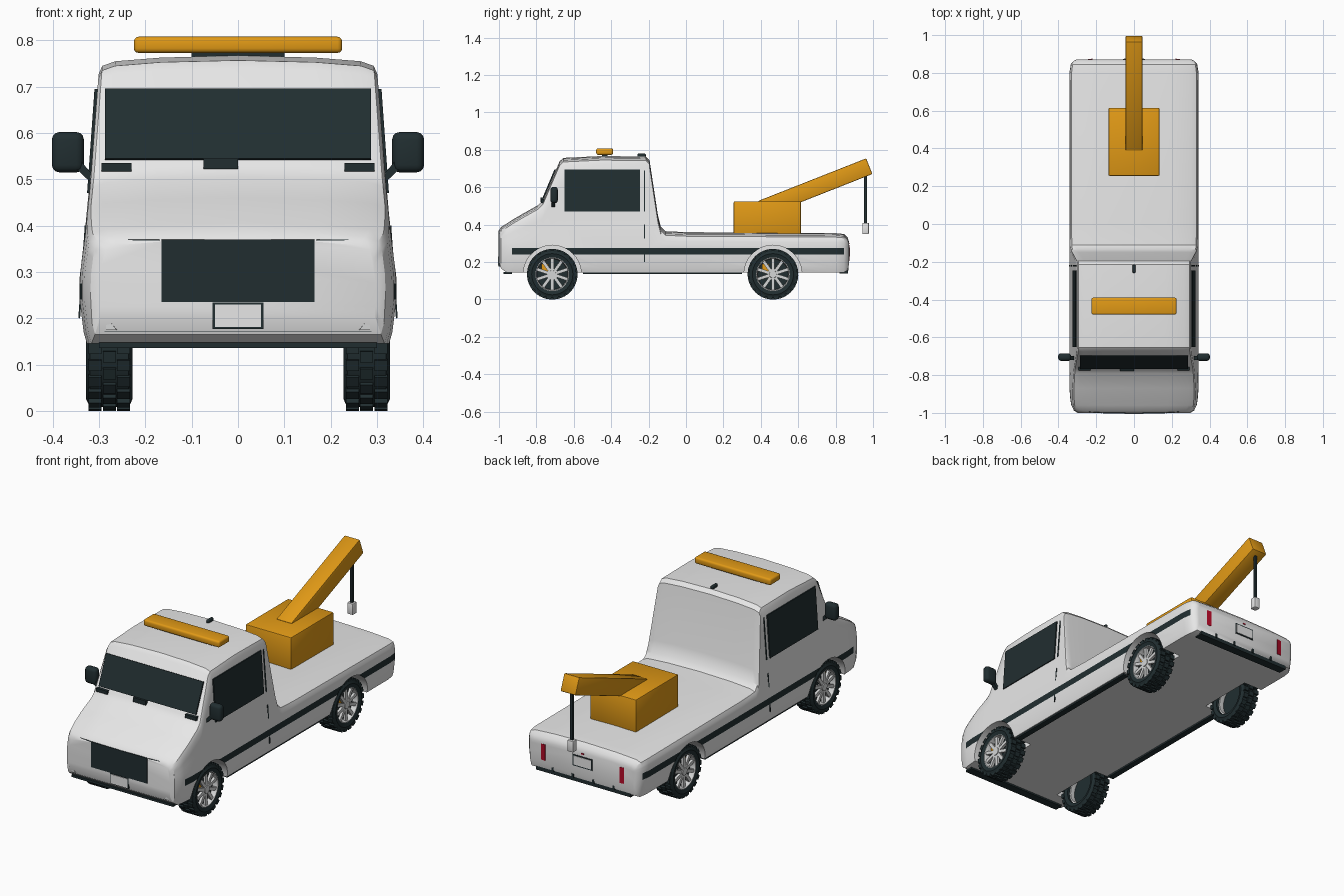
import bpy, bmesh, math
from mathutils import Vector, Matrix

if "Cube" in bpy.data.objects:
    bpy.data.objects.remove(bpy.data.objects["Cube"])


def material(name, r, g, b):
    m = bpy.data.materials.new(name)
    m.use_nodes = True
    m.diffuse_color = (r, g, b, 1)
    m.node_tree.nodes["Principled BSDF"].inputs["Base Color"].default_value = (r, g, b, 1)
    return m


WHITE = material("white paint", .8, .8, .8)
DARK = material("dark trim", .015, .027, .03)
ORANGE = material("orange paint", .75, .32, .008)
RED = material("red lamp", .45, .003, .02)
SILVER = material("silver rim", .66, .67, .67)


def finish(name, bm, *mats, smooth=None):
    bmesh.ops.recalc_face_normals(bm, faces=bm.faces)
    me = bpy.data.meshes.new(name)
    bm.to_mesh(me)
    bm.free()
    ob = bpy.data.objects.new(name, me)
    bpy.context.collection.objects.link(ob)
    for m in mats:
        me.materials.append(m)
    if smooth:
        shade(ob, smooth)
    return ob


def shade(ob, angle):
    bpy.ops.object.select_all(action='DESELECT')
    ob.select_set(True)
    bpy.context.view_layer.objects.active = ob
    bpy.ops.object.shade_smooth_by_angle(angle=math.radians(angle))


def add_box(bm, center, size, mat=Matrix()):
    m = Matrix.Translation(center) @ mat @ Matrix.Diagonal((*size, 1))
    return bmesh.ops.create_cube(bm, size=1, matrix=m)


def box(name, x, y, z, mat, bevel=0, segs=3):
    """Box from (low, high) pairs, optionally rounded."""
    bm = bmesh.new()
    add_box(bm, [(a + b) / 2 for a, b in (x, y, z)], [b - a for a, b in (x, y, z)])
    if bevel:
        bmesh.ops.bevel(bm, geom=bm.edges[:], offset=bevel, segments=segs, profile=.5, affect='EDGES')
    return finish(name, bm, mat, smooth=40 if bevel else None)


def plate(name, corners, mat, t=.008):
    """Thin slab around a four-cornered outline."""
    bm = bmesh.new()
    p = [Vector(c) for c in corners]
    n = (p[1] - p[0]).cross(p[3] - p[0]).normalized() * t / 2
    a, b = ([bm.verts.new(v + n * s) for v in p] for s in (1, -1))
    bm.faces.new(a)
    bm.faces.new(b)
    for i in range(4):
        bm.faces.new((a[i - 1], a[i], b[i], b[i - 1]))
    return finish(name, bm, mat)


# Body: cross-sections lofted from nose to tail
WIDTHS = [(.14, .325), (.2, .342), (.29, .342), (.38, .33), (.5, .318), (.77, .298)]


def half_width(z):
    for (z1, w1), (z2, w2) in zip(WIDTHS, WIDTHS[1:]):
        if z <= z2:
            return w1 + (w2 - w1) * (z - z1) / (z2 - z1)
    return WIDTHS[-1][1]


# y, top height, bottom height, width factor
stations = [(-1, .37, .2, .87), (-.988, .388, .165, .93), (-.96, .405, .145, .97),
            (-.93, .425, .145, .985), (-.87, .46, .145, 1), (-.79, .505, .145, 1),
            (-.765, .53, .145, 1), (-.675, .74, .145, 1), (-.655, .757, .145, 1),
            (-.45, .767, .145, 1), (-.215, .764, .145, 1), (-.195, .745, .145, 1),
            (-.15, .45, .145, 1), (-.135, .39, .145, 1), (-.11, .365, .145, 1),
            (0, .36, .145, 1), (.8, .355, .145, 1), (.845, .35, .145, .98),
            (.865, .33, .155, .93), (.872, .305, .19, .88)]


def section(y, top, low, k):
    r = min(.04, (top - .275) / 2)
    zs = [low, low + .025, .24, .275]
    zs += [.275 + (top - r - .275) * i / 4 for i in range(1, 5)]
    half = [(half_width(z) * k, z) for z in zs]
    w = half[-1][0]
    half += [(w - .2 * r, top - .55 * r), (w - .9 * r, top - .3 * r), (w * .55, top - .1 * r)]
    ring = half + [(0, top)] + [(-x, z) for x, z in reversed(half)]
    return [Vector((x, y, z)) for x, z in ring]


bm = bmesh.new()
rings = [[bm.verts.new(v) for v in section(*s)] for s in stations]
for a, b in zip(rings, rings[1:]):
    for i in range(len(a)):
        bm.faces.new((a[i - 1], a[i], b[i], b[i - 1]))
bm.faces.new(rings[0])
bm.faces.new(rings[-1])
# painted side stripe
for f in bm.faces:
    c = f.calc_center_median()
    if .24 < c.z < .275 and abs(c.x) > .3 and -.94 < c.y < .85:
        f.material_index = 1
body = finish("body", bm, WHITE, DARK)

# Wheel arches cut from both sides
AXLES = {"front": -.715, "rear": .465}
HUB_Z = .135
turn_x = Matrix.Rotation(math.pi / 2, 4, 'Y')
bm = bmesh.new()
for y in AXLES.values():
    for s in (1, -1):
        bmesh.ops.create_cone(bm, cap_ends=True, segments=40, radius1=.155, radius2=.155, depth=.2,
                              matrix=Matrix.Translation((s * .315, y, HUB_Z)) @ turn_x)
cutter = finish("arch_cutter", bm, WHITE)
cut = body.modifiers.new("arches", 'BOOLEAN')
cut.object = cutter
cut.solver = 'EXACT'
bpy.context.view_layer.objects.active = body
bpy.ops.object.modifier_apply(modifier="arches")
bpy.data.objects.remove(cutter)
shade(body, 32)


# Wheels
def wheel(name, y, s):
    place = Matrix.Translation((s * .278, y, HUB_Z)) @ Matrix.Diagonal((s, 1, 1, 1))

    def lathe(part, profile, mat, n=40):
        bm = bmesh.new()
        loops = [[bm.verts.new((x, r * math.cos(i * math.tau / n), r * math.sin(i * math.tau / n)))
                  for i in range(n)] for x, r in profile]
        for a, b in zip(loops, loops[1:] + loops[:1]):
            for i in range(n):
                bm.faces.new((a[i - 1], a[i], b[i], b[i - 1]))
        bm.transform(place)
        return finish(f"{name}_{part}", bm, mat, smooth=35)

    lathe("tire", [(-.044, .09), (-.05, .11), (-.042, .127), (.042, .127), (.05, .11), (.044, .09)], DARK)
    lathe("rim", [(-.03, .094), (.044, .094), (.044, .087), (.03, .082), (-.03, .082)], SILVER)
    bm = bmesh.new()
    count = 22
    for i in range(count):
        for side in (-1, 0, 1):
            rot = Matrix.Rotation((i + side * side * .5) * math.tau / count, 4, 'X')
            add_box(bm, rot @ Vector((side * .031, 0, .127)), (.028, .024, .016), rot)
    bm.transform(place)
    finish(f"{name}_tread", bm, DARK)
    bm = bmesh.new()
    bmesh.ops.create_cone(bm, cap_ends=True, segments=32, radius1=.086, radius2=.086, depth=.02,
                          matrix=Matrix.Translation((.005, 0, 0)) @ turn_x)
    bm.transform(place)
    finish(f"{name}_backing", bm, DARK)
    bm = bmesh.new()
    bmesh.ops.create_cone(bm, cap_ends=True, segments=20, radius1=.024, radius2=.02, depth=.03,
                          matrix=Matrix.Translation((.027, 0, 0)) @ turn_x)
    for i in range(10):
        rot = Matrix.Rotation(i * math.tau / 10, 4, 'X')
        add_box(bm, rot @ Vector((.031, 0, .051)), (.014, .017, .07), rot)
    bm.transform(place)
    finish(f"{name}_spokes", bm, SILVER)
    box(f"{name}_caliper", sorted((s * .285, s * .302)), (y - .058, y - .02), (.145, .19), ORANGE)


for s, side in ((1, "left"), (-1, "right")):
    for end, y in AXLES.items():
        wheel(f"{end}_{side}_wheel", y, s)

    # Cab side details
    plate(f"{side}_window", [(s * .322, -.65, .47), (s * .322, -.245, .47),
                             (s * .306, -.245, .695), (s * .306, -.65, .695)], DARK)
    for part, z1, z2 in (("upper", .47, .69), ("lower", .2, .4)):
        a, b = half_width(z1) + .001, half_width(z2) + .001
        plate(f"{side}_{part}_door_seam", [(s * a, -.224, z1), (s * a, -.218, z1),
                                           (s * b, -.218, z2), (s * b, -.224, z2)], DARK, .004)
    box(f"{side}_mirror", sorted((s * .333, s * .402)), (-.725, -.685), (.515, .602), DARK, .016)
    plate(f"{side}_mirror_arm", [(s * .31, -.71, .505), (s * .32, -.71, .495),
                                 (s * .352, -.71, .525), (s * .34, -.71, .54)], DARK, .02)
    box(f"{side}_sill", sorted((s * .29, s * .322)), (-.55, .3), (.136, .148), DARK)

    # Lamps
    plate(f"{side}_tail_lamp", [(s * .22, .871, .205), (s * .312, .858, .205),
                                (s * .312, .858, .29), (s * .22, .871, .29)], RED, .009)
    plate(f"{side}_fog_lamp", [(s * .262, -.994, .175), (s * .285, -.992, .175),
                               (s * .285, -.992, .192), (s * .278, -.993, .195)], SILVER, .006)
    plate(f"{side}_headlight_edge", [(s * .17, -1, .368), (s * .295, -.985, .368),
                                     (s * .295, -.985, .37), (s * .17, -1, .37)], DARK, .004)
    box(f"{side}_wiper_mount", sorted((s * .23, s * .295)), (-.775, -.75), (.517, .535), DARK)

# Nose details
plate("windshield", [(-.287, -.763, .543), (.287, -.763, .543),
                     (.287, -.699, .695), (-.287, -.699, .695)], DARK)
box("center_wiper_mount", (-.075, 0), (-.778, -.755), (.522, .545), DARK)
box("grille", (-.165, .165), (-1.0, -.97), (.235, .37), DARK)
bpy.data.objects["grille"].location.y = -.003
box("bumper_strip", (-.288, .288), (-.99, -.95), (.17, .2), DARK)
box("front_lip", (-.3, .3), (-.975, -.93), (.136, .148), DARK)
box("front_plate_frame", (-.055, .055), (-1.002, -.98), (.177, .234), DARK)
box("front_plate", (-.05, .05), (-1.005, -.99), (.181, .23), WHITE)

# Tail details
box("rear_plate_frame", (-.058, .058), (.866, .874), (.225, .285), DARK)
box("rear_plate", (-.052, .052), (.87, .876), (.231, .279), WHITE)
box("tailgate_latch", (-.008, .008), (.866, .875), (.297, .303), RED)
box("rear_bumper_strip", (-.28, .28), (.82, .866), (.14, .162), DARK)
for i in range(4):
    x = -.18 + i * .12
    box(f"bumper_tab_{i + 1}", (x - .006, x + .006), (.85, .87), (.155, .178), DARK)

# Roof equipment
box("light_bar", (-.225, .225), (-.48, -.39), (.773, .808), ORANGE, .01)
box("light_bar_mount", (-.1, .1), (-.45, -.42), (.755, .78), DARK)
box("antenna", (-.008, .008), (-.26, -.215), (.755, .78), DARK, .006)

# Crane
box("crane_base", (-.135, .135), (.255, .615), (.345, .525), ORANGE, .006, 2)
boom = box("crane_boom", (-.045, .045), (-.62, 0), (-.045, .045), ORANGE, .005, 2)
boom.location = (0, .98, .7125)
boom.rotation_euler.x = math.radians(21.5)
box("crane_cable", (-.007, .007), (.953, .967), (.4, .68), DARK)
box("crane_hook", (-.017, .017), (.943, .978), (.35, .41), WHITE, .004, 2)
